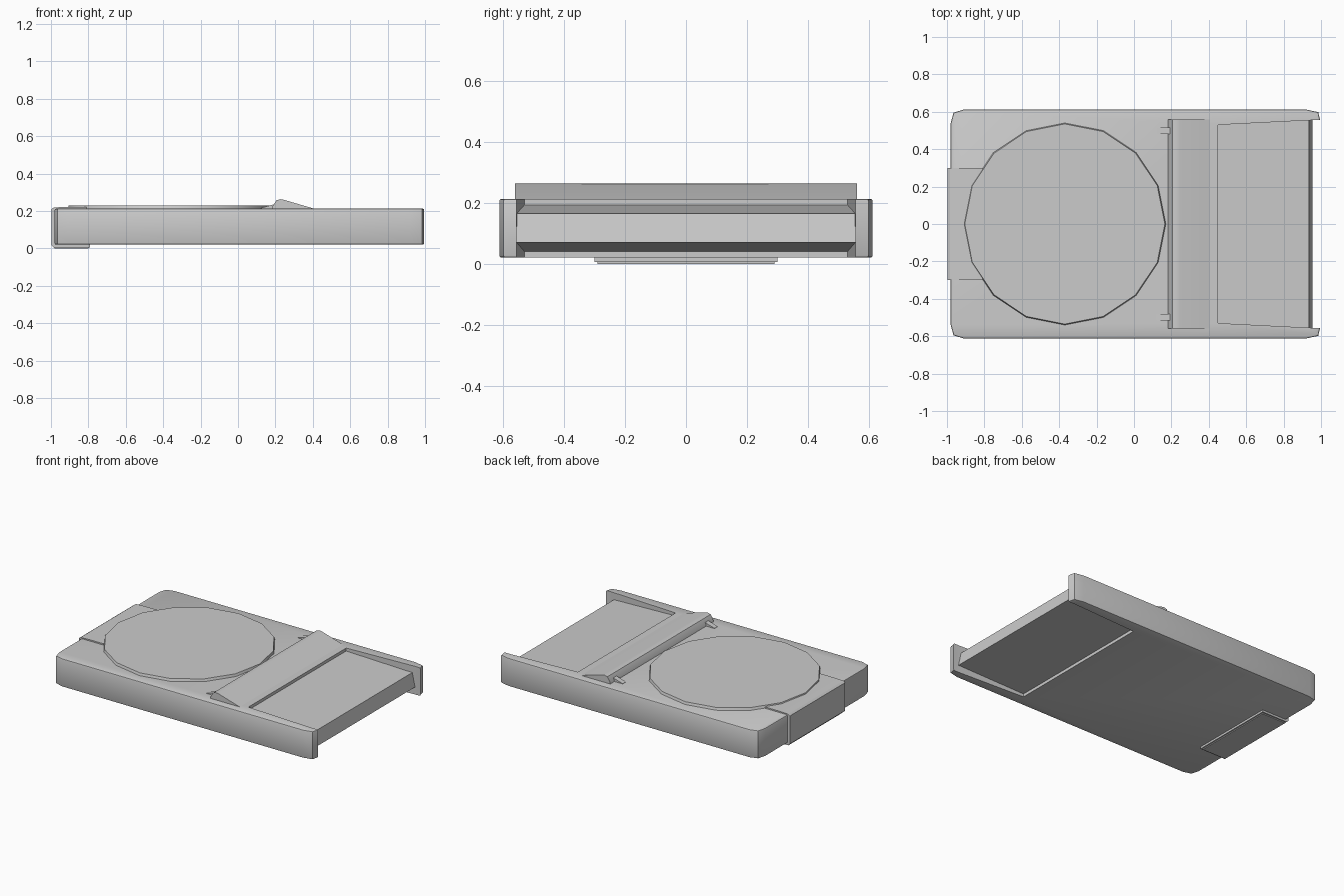
import bpy, bmesh, math
from mathutils import Matrix

cube = bpy.data.objects.get("Cube")
if cube:
    bpy.data.objects.remove(cube, do_unlink=True)

grey = bpy.data.materials.new("plain grey")
grey.use_nodes = True
grey.diffuse_color = (0.6, 0.6, 0.6, 1)
grey.node_tree.nodes["Principled BSDF"].inputs["Base Color"].default_value = (0.6, 0.6, 0.6, 1)


def finish(name, bm):
    bmesh.ops.recalc_face_normals(bm, faces=bm.faces)
    mesh = bpy.data.meshes.new(name)
    bm.to_mesh(mesh)
    bm.free()
    mesh.materials.append(grey)
    obj = bpy.data.objects.new(name, mesh)
    bpy.context.collection.objects.link(obj)
    bpy.ops.object.select_all(action='DESELECT')
    obj.select_set(True)
    bpy.context.view_layer.objects.active = obj
    bpy.ops.object.shade_smooth_by_angle(angle=math.radians(30))
    return obj


def prism(points, offset):
    """Extrude a closed 3D outline along an offset."""
    bm = bmesh.new()
    face = bm.faces.new([bm.verts.new(p) for p in points])
    new = bmesh.ops.extrude_face_region(bm, geom=[face])["geom"]
    bmesh.ops.translate(bm, verts=[v for v in new if isinstance(v, bmesh.types.BMVert)], vec=offset)
    return bm


def side_profile(name, points, y0, y1):
    return finish(name, prism([(x, y0, z) for x, z in points], (0, y1 - y0, 0)))


# Body: flat slab with two arms around an open bay
LOW, HIGH = 0.02, 0.213
half = [(-0.98, 0.54), (-0.965, 0.595), (-0.91, 0.612), (0.92, 0.612),
        (0.985, 0.598), (0.995, 0.555), (0.95, 0.555), (0.45, 0.53)]
outline = half + [(x, -y) for x, y in reversed(half)]
bm = prism([(x, y, LOW) for x, y in outline], (0, 0, HIGH - LOW))


def outer_rim(edge):
    a, b = (v.co for v in edge.verts)
    if abs(a.z - b.z) > 0.001:
        return False
    mid = (a + b) / 2
    return mid.x < 0.3 and (abs(mid.y) > 0.5 or mid.x < -0.9) or abs(mid.y) > 0.57


bmesh.ops.bevel(bm, geom=[e for e in bm.edges if outer_rim(e)], offset=0.008,
                segments=2, affect='EDGES', profile=0.5)
finish("body", bm)

# Tapered panel that closes the bay
bay = [(0.44, 0.04), (0.44, 0.193), (0.935, 0.165), (0.955, 0.07)]
bm = prism([(x, -0.53, z) for x, z in bay], (0, 1.06, 0))
for v in bm.verts:
    if v.co.x > 0.9:
        v.co.y = math.copysign(0.557, v.co.y)
finish("bay_panel", bm)

# Sixteen-sided raised disc
bm = bmesh.new()
bmesh.ops.create_cone(bm, cap_ends=True, segments=16, radius1=0.547, radius2=0.535, depth=0.04,
                      matrix=Matrix.Translation((-0.37, 0, 0.21)))
finish("raised_disc", bm)

# Wedge ridge across the top
side_profile("ridge", [(0.18, 0.2), (0.185, 0.225), (0.205, 0.257), (0.225, 0.263),
                       (0.245, 0.26), (0.405, 0.213), (0.405, 0.2)], -0.56, 0.56)

# Small braces behind the ridge
for side, label in ((1, "left"), (-1, "right")):
    side_profile(f"{label}_brace", [(0.12, 0.2), (0.12, 0.215), (0.2, 0.238), (0.2, 0.2)],
                 side * 0.48, side * 0.515)

# Clip wrapped around the end, with a longer tongue below
side_profile("end_clip", [(-0.79, 0.03), (-0.79, 0.006), (-0.985, 0.006), (-0.998, 0.018),
                          (-0.998, 0.21), (-0.985, 0.219), (-0.91, 0.222), (-0.81, 0.222),
                          (-0.81, 0.2)], -0.3, 0.3)
side_profile("clip_underside", [(-0.8, 0.01), (-0.8, 0), (-0.98, 0), (-0.985, 0.01)], -0.29, 0.29)
